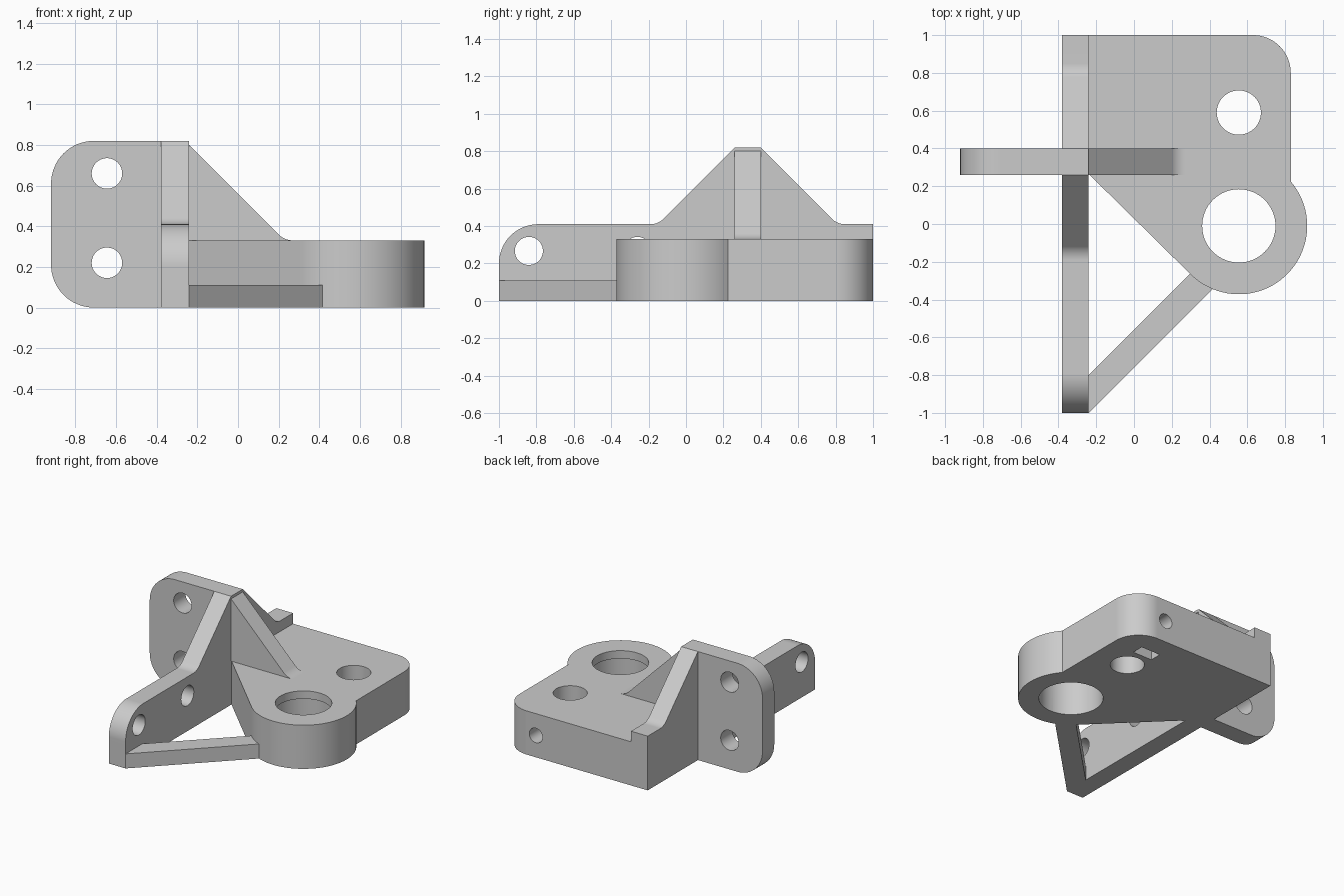
import bpy, bmesh
from math import cos, sin, radians

cube = bpy.data.objects.get("Cube")
if cube:
    bpy.data.objects.remove(cube, do_unlink=True)

grey = bpy.data.materials.new("light_grey")
grey.use_nodes = True
COLOUR = (0.6, 0.6, 0.6, 1)
grey.diffuse_color = COLOUR
grey.node_tree.nodes["Principled BSDF"].inputs["Base Color"].default_value = COLOUR

# Where a profile point (u, v) at depth w ends up for each extrusion axis
PLACE = {
    "x": lambda u, v, w: (w, u, v),
    "y": lambda u, v, w: (u, w, v),
    "z": lambda u, v, w: (u, v, w),
}


def arc(cu, cv, r, start, end, steps=16):
    angles = [radians(start + (end - start) * i / steps) for i in range(steps + 1)]
    return [(cu + r * cos(a), cv + r * sin(a)) for a in angles]


def circle(cu, cv, r):
    return arc(cu, cv, r, 0, 360, 64)[:-1]


def rect(u0, u1, v0, v1):
    return [(u0, v0), (u1, v0), (u1, v1), (u0, v1)]


def prism(name, outline, axis, low, high):
    """Extrude a closed profile along an axis."""
    bm = bmesh.new()
    ends = [[bm.verts.new(PLACE[axis](u, v, w)) for u, v in outline] for w in (low, high)]
    for end in ends:
        bm.faces.new(end)
    n = len(outline)
    for i in range(n):
        j = (i + 1) % n
        bm.faces.new((ends[0][i], ends[0][j], ends[1][j], ends[1][i]))
    bmesh.ops.recalc_face_normals(bm, faces=bm.faces)
    mesh = bpy.data.meshes.new(name)
    bm.to_mesh(mesh)
    bm.free()
    mesh.materials.append(grey)
    obj = bpy.data.objects.new(name, mesh)
    bpy.context.collection.objects.link(obj)
    return obj


def cut(obj, outline, axis, low, high):
    """Subtract an extruded profile and discard the cutter."""
    cutter = prism("cutter", outline, axis, low, high)
    cutter.hide_render = True
    mod = obj.modifiers.new("cut", "BOOLEAN")
    mod.operation = "DIFFERENCE"
    mod.solver = "EXACT"
    mod.object = cutter
    bpy.context.view_layer.objects.active = obj
    bpy.ops.object.modifier_apply(modifier=mod.name)
    bpy.data.objects.remove(cutter, do_unlink=True)


WALL_OUT, WALL_IN = -0.38, -0.24      # upright wall, across x
RIB_FRONT, RIB_BACK = 0.26, 0.40      # flange and gusset, across y
BASE_TOP, WALL_TOP, PEAK = 0.33, 0.41, 0.82
BOSS_X, BOSS_Y, BOSS_R = 0.555, -0.01, 0.362
MID = BASE_TOP / 2

# Base block with a round boss at the front
base = prism(
    "base_block",
    [(WALL_IN, 1)]
    + [(WALL_IN, 0.265)]
    + arc(BOSS_X, BOSS_Y, BOSS_R, 225, 400.5, 40)
    + arc(0.63, 0.8, 0.2, 0, 90),
    "z", 0, BASE_TOP)
cut(base, circle(BOSS_X, BOSS_Y, 0.194), "z", -0.1, 0.5)      # bore with top lip
cut(base, circle(BOSS_X, BOSS_Y, 0.22), "z", -0.1, 0.27)
cut(base, circle(BOSS_X, 0.59, 0.117), "z", -0.1, 0.5)        # rod hole
cut(base, circle(BOSS_X, MID, 0.055), "y", 0.6, 1.1)          # clamp screw hole
cut(base, rect(BOSS_X - 0.08, BOSS_X + 0.08, 0.75, 0.84), "z", -0.1, 0.25)  # nut slot

# Upright wall with a triangular peak and a long front arm
wall = prism(
    "side_wall",
    [(-1, 0), (1, 0), (1, WALL_TOP)]
    + arc(0.85, WALL_TOP + 0.1, 0.1, 270, 225, 8)
    + [(RIB_BACK, PEAK), (RIB_FRONT, PEAK)]
    + arc(-0.19, WALL_TOP + 0.1, 0.1, 315, 270, 8)
    + arc(-0.79, 0.2, 0.21, 90, 180),
    "x", WALL_OUT, WALL_IN)
for y in (-0.84, -0.26):
    cut(wall, circle(y, 0.267, 0.075), "x", -0.6, 0)

# Mounting flange standing out from the wall
flange = prism(
    "mounting_flange",
    [(WALL_OUT, 0), (WALL_OUT, PEAK)]
    + arc(-0.71, PEAK - 0.21, 0.21, 90, 180)
    + arc(-0.71, 0.21, 0.21, 180, 270),
    "y", RIB_FRONT, RIB_BACK)
for z in (0.22, 0.66):
    cut(flange, circle(-0.645, z, 0.075), "y", 0, 0.6)

# Triangular gusset bracing the wall against the base
gusset = prism(
    "gusset",
    [(WALL_IN, BASE_TOP)]
    + arc(0.271, BASE_TOP + 0.1, 0.1, 270, 225, 8)
    + [(WALL_IN, 0.80)],
    "y", RIB_FRONT, RIB_BACK)

# Low diagonal strut from the arm to the boss
strut = prism(
    "diagonal_strut",
    [(WALL_IN, -1), (0.43, -0.33), (0.33, -0.23), (WALL_IN, -0.8)],
    "z", 0, 0.11)

# Smooth the rounded sides and keep the corners crisp
parts = (base, wall, flange, gusset, strut)
bpy.ops.object.select_all(action="DESELECT")
for part in parts:
    part.select_set(True)
bpy.context.view_layer.objects.active = base
bpy.ops.object.shade_smooth_by_angle(angle=radians(25))
for part in parts:
    part.modifiers.new("even_normals", "WEIGHTED_NORMAL").keep_sharp = True
